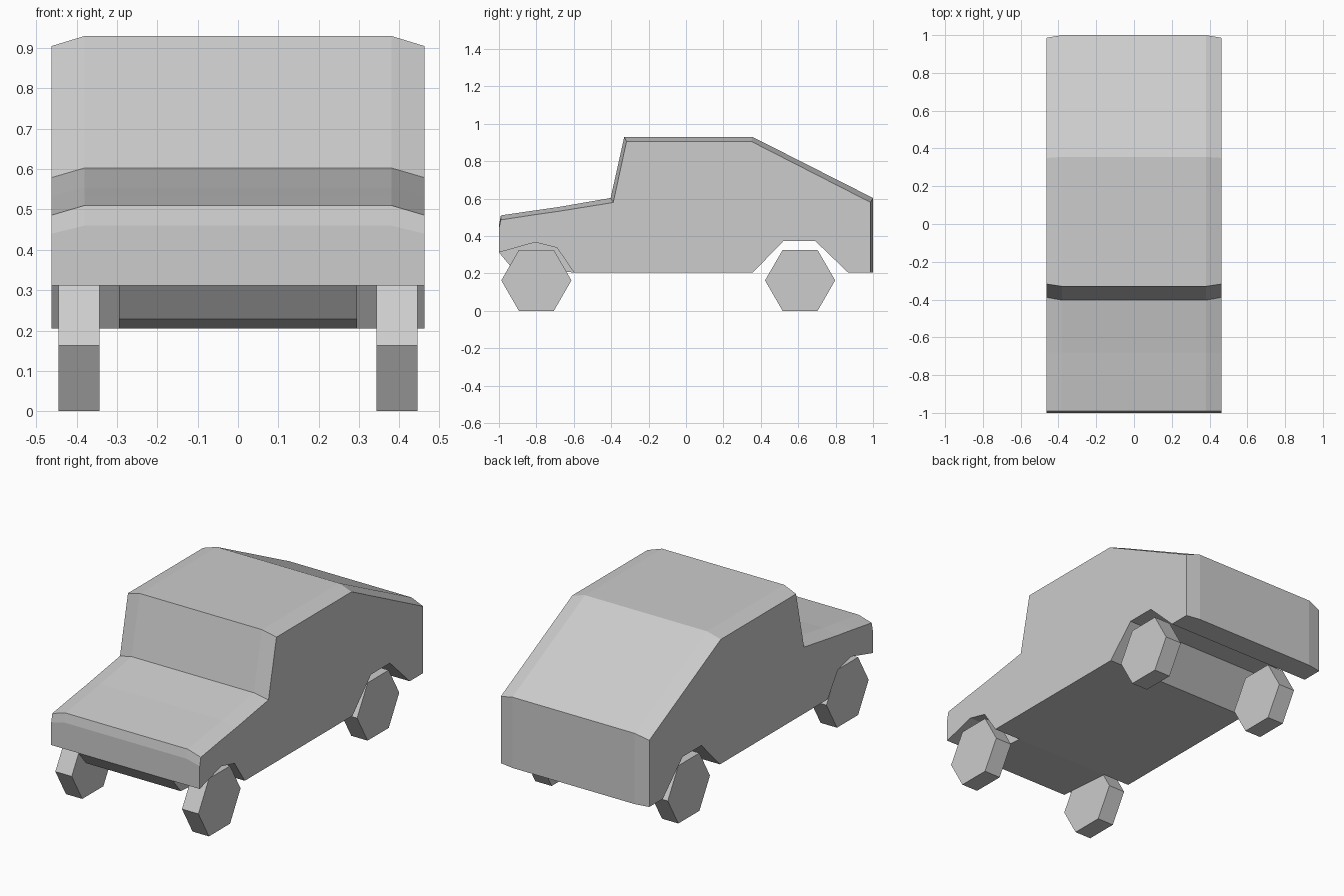
import bpy, bmesh, math

if "Cube" in bpy.data.objects:
    bpy.data.objects.remove(bpy.data.objects["Cube"])

grey = bpy.data.materials.new("plain grey")
grey.diffuse_color = (0.604, 0.604, 0.604, 1)
grey.use_nodes = True
grey.node_tree.nodes["Principled BSDF"].inputs["Base Color"].default_value = grey.diffuse_color


def loft(name, sections):
    """Skin a list of (x, [(y, z), ...]) sections and cap both ends."""
    bm = bmesh.new()
    rings = [[bm.verts.new((x, y, z)) for y, z in pts] for x, pts in sections]
    n = len(rings[0])
    for a, b in zip(rings, rings[1:]):
        for i in range(n):
            j = (i + 1) % n
            bm.faces.new((a[i], a[j], b[j], b[i]))
    bm.faces.new(rings[0])
    bm.faces.new(rings[-1])
    bmesh.ops.recalc_face_normals(bm, faces=bm.faces)
    mesh = bpy.data.meshes.new(name)
    bm.to_mesh(mesh)
    bm.free()
    mesh.materials.append(grey)
    obj = bpy.data.objects.new(name, mesh)
    bpy.context.collection.objects.link(obj)
    return obj


# Body: underside with rear arch, plus upper outline in the middle and at the sides
under = [(0.866, 0.205), (0.69, 0.374), (0.522, 0.374), (0.358, 0.205),
         (-0.599, 0.205), (-0.93, 0.228), (-1, 0.312)]
middle = [(-1, 0.46), (-0.99, 0.51), (-0.82, 0.535), (-0.68, 0.555), (-0.403, 0.603),
          (-0.33, 0.93), (0.355, 0.93), (1, 0.603), (1, 0.205)]
side = [(-1, 0.44), (-0.99, 0.486), (-0.82, 0.512), (-0.68, 0.532), (-0.389, 0.579),
        (-0.318, 0.905), (0.35, 0.905), (0.986, 0.58), (0.986, 0.205)]
body = loft("car_body", [(-0.462, under + side), (-0.38, under + middle),
                         (0.38, under + middle), (0.462, under + side)])

# Front wheel arches, cut from each side and open to the front
arch = [(-1.1, 0.284), (-0.807, 0.366), (-0.69, 0.337), (-0.527, 0.1), (-1.1, 0.1)]
for label, s in (("left", -1), ("right", 1)):
    cutter = loft(f"{label}_arch_cutter", [(s * 0.295, arch), (s * 0.6, arch)])
    cutter.hide_render = True
    cutter.hide_viewport = True
    cut = body.modifiers.new(f"{label}_arch", 'BOOLEAN')
    cut.operation = 'DIFFERENCE'
    cut.solver = 'EXACT'
    cut.object = cutter

# Hexagonal wheels
R = 0.1875
H = R * math.cos(math.pi / 6)
for end, cy in (("front", -0.8), ("rear", 0.61)):
    hexagon = [(cy + R * math.cos(k * math.pi / 3), H + R * math.sin(k * math.pi / 3))
               for k in range(6)]
    for label, s in (("left", -1), ("right", 1)):
        loft(f"{end}_{label}_wheel", [(s * 0.343, hexagon), (s * 0.445, hexagon)])
